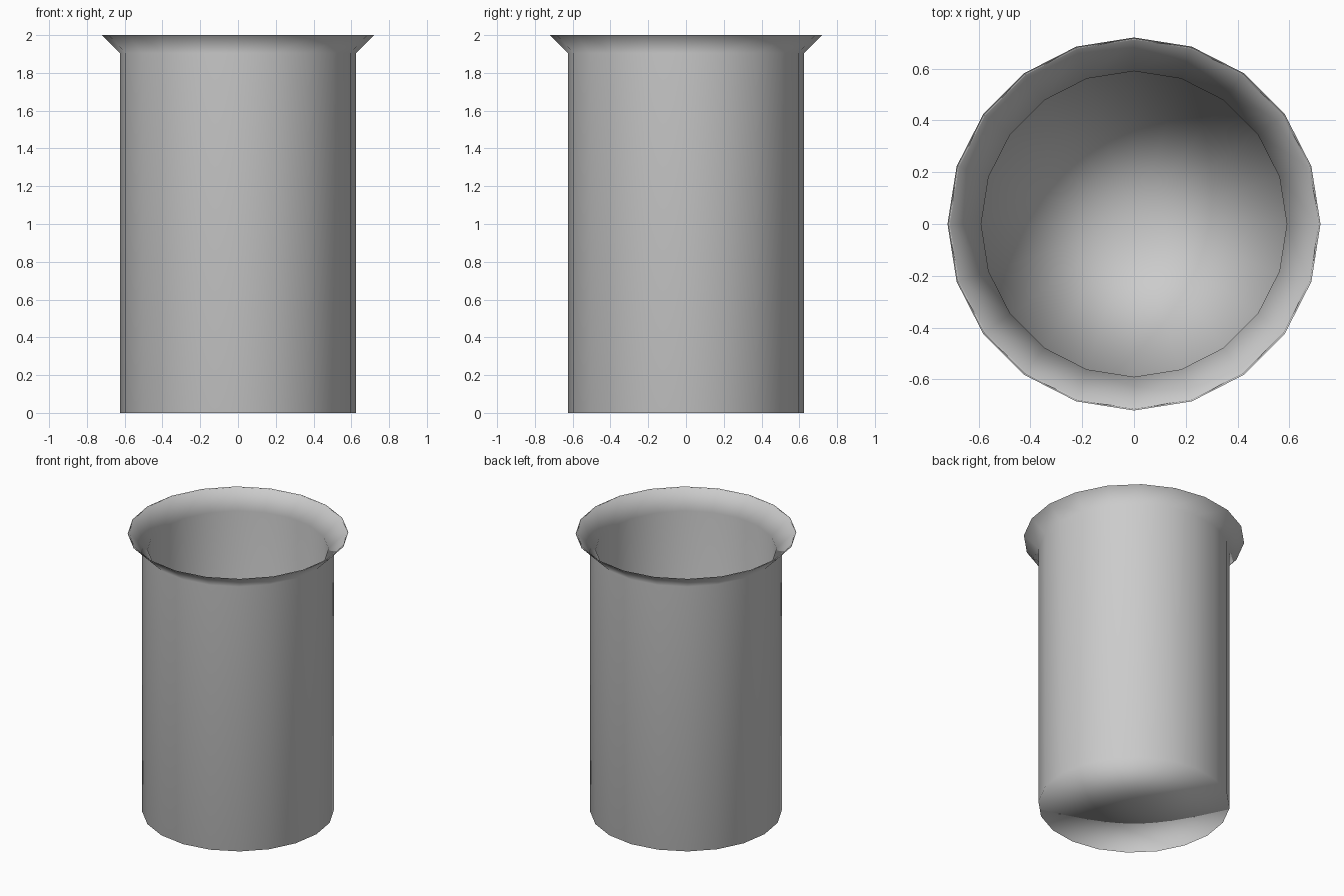
import bpy
import bmesh
from math import cos, sin, tau

if "Cube" in bpy.data.objects:
    bpy.data.objects.remove(bpy.data.objects["Cube"])

SIDES = 20


def lathe(name, profile):
    """Revolve (radius, z) points around z; radius 0 makes a fan centre."""
    bm = bmesh.new()
    rings = []
    for r, z in profile:
        n = SIDES if r > 0 else 1
        rings.append([bm.verts.new((r * cos(tau * i / SIDES), r * sin(tau * i / SIDES), z))
                      for i in range(n)])
    for a, b in zip(rings, rings[1:]):
        for i in range(SIDES):
            j = (i + 1) % SIDES
            if len(a) == 1:
                bm.faces.new((a[0], b[j], b[i]))
            elif len(b) == 1:
                bm.faces.new((a[i], a[j], b[0]))
            else:
                bm.faces.new((a[i], a[j], b[j], b[i]))
    bmesh.ops.recalc_face_normals(bm, faces=bm.faces)
    for f in bm.faces:
        f.smooth = True
    mesh = bpy.data.meshes.new(name)
    bm.to_mesh(mesh)
    bm.free()
    obj = bpy.data.objects.new(name, mesh)
    bpy.context.collection.objects.link(obj)
    # Area-weighted smooth shading keeps the tall walls evenly lit
    mod = obj.modifiers.new("weighted_normals", 'WEIGHTED_NORMAL')
    mod.mode = 'FACE_AREA'
    mod.weight = 50
    mod.keep_sharp = False
    return obj


# Thin-walled beaker: base, outer wall, flared lip, inner wall, floor
lathe("beaker", [
    (0, 0), (0.625, 0), (0.625, 1.905), (0.72, 2.0),
    (0.708, 2.0), (0.59, 1.885), (0.59, 0.035), (0, 0.035),
])
